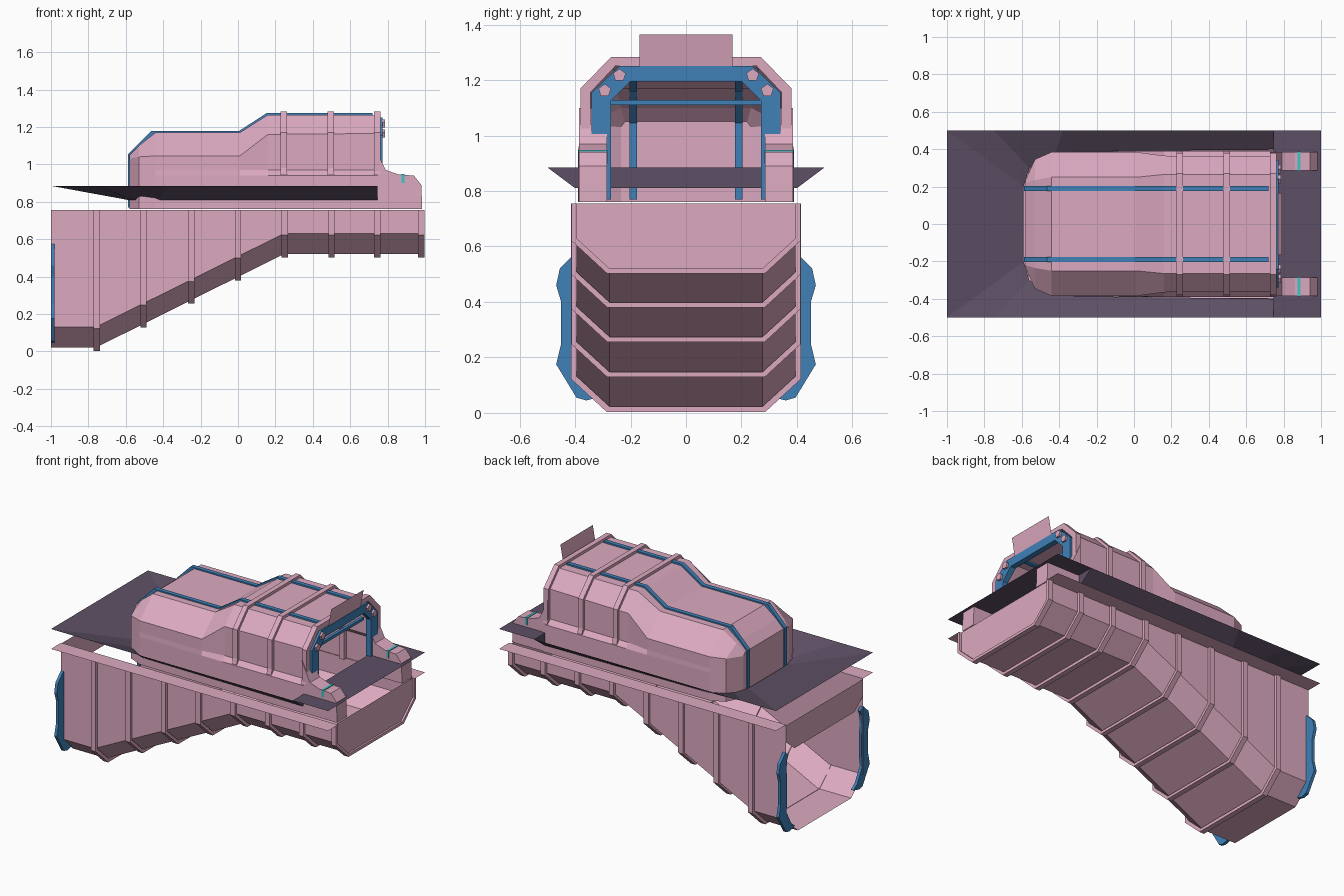
import bpy, bmesh, math

if "Cube" in bpy.data.objects:
    bpy.data.objects.remove(bpy.data.objects["Cube"])

def material(name, rgb):
    m = bpy.data.materials.new(name)
    m.diffuse_color = (*rgb, 1)
    m.use_nodes = True
    m.node_tree.nodes["Principled BSDF"].inputs["Base Color"].default_value = m.diffuse_color
    return m

PINK = material("pink_panel", (.72, .40, .53))
BLUE = material("blue_trim", (.05, .22, .48))
DARK = material("dark_ground", (.11, .08, .13))
TEAL = material("teal_light", (.05, .55, .6))

def make(name, verts, faces, mat):
    me = bpy.data.meshes.new(name)
    me.from_pydata(verts, [], faces)
    bm = bmesh.new()
    bm.from_mesh(me)
    bmesh.ops.recalc_face_normals(bm, faces=bm.faces)
    bm.to_mesh(me)
    bm.free()
    me.materials.append(mat)
    ob = bpy.data.objects.new(name, me)
    bpy.context.collection.objects.link(ob)
    return ob

def mirror(half):
    return half + [(-y, z) for y, z in reversed(half)]

def loft(name, sections, mat, caps=()):
    # open (y, z) half profiles, mirrored and joined along x
    n = len(sections[0][1]) * 2
    verts = [(x, y, z) for x, h in sections for y, z in mirror(h)]
    faces = [(i*n+j, i*n+j+1, (i+1)*n+j+1, (i+1)*n+j)
             for i in range(len(sections)-1) for j in range(n-1)]
    faces += [tuple(range(c*n, c*n+n)) for c in caps]
    return make(name, verts, faces, mat)

def band(name, outer, inner, a, b, mat, axis="x"):
    # solid strip between two matching polylines, extruded from a to b
    put = (lambda t, p: (t, p[0], p[1])) if axis == "x" else (lambda t, p: (p[0], t, p[1]))
    verts = []
    for o, i in zip(outer, inner):
        verts += [put(a, o), put(b, o), put(b, i), put(a, i)]
    k = len(outer)
    faces = [(4*s+j, 4*s+(j+1) % 4, 4*s+4+(j+1) % 4, 4*s+4+j)
             for s in range(k-1) for j in range(4)]
    faces += [(0, 1, 2, 3), tuple(range(4*k-4, 4*k))]
    return make(name, verts, faces, mat)

def prism(name, pts, a, b, mat, axis="y"):
    put = (lambda t, p: (t, p[0], p[1])) if axis == "x" else (lambda t, p: (p[0], t, p[1]))
    n = len(pts)
    verts = [put(t, p) for t in (a, b) for p in pts]
    faces = [tuple(range(n)), tuple(range(n, 2*n))]
    faces += [(i, (i+1) % n, n+(i+1) % n, n+i) for i in range(n)]
    return make(name, verts, faces, mat)

# sloping lower tunnel, open on top and at its low end
def floor_z(x):
    return .02 + .5 * min(1, max(0, (x+.76)/1.005))

def trough(x, grow=0):
    b = floor_z(x)
    return [(.395+grow, .755), (.395+grow, b+.11-grow/2), (.275+grow/2, b-grow)]

loft("lower_tunnel", [(x, trough(x)) for x in (-1, -.76, .245, .985)], PINK, caps=[3])
for i, x in enumerate((-.755, -.505, -.25, 0, .25, .5, .745, .98)):
    band("tunnel_rib", mirror(trough(x, .02 if i == 0 else .018)), mirror(trough(x)), x-.017, x+.017, PINK)

# header over the low tunnel mouth
make("mouth_header", [(-1, -.395, .75), (-1, .395, .75), (-1, .395, .64), (-1, .31, .57),
                      (-1, -.31, .57), (-1, -.395, .64)], [(0, 1, 2, 3, 4, 5)], PINK)

for s in (-1, 1):
    # flat flange along the tunnel rim
    make("rim_flange", [(-1, s*.395, .755), (1, s*.395, .755), (1, s*.5, .755), (-1, s*.5, .755)],
         [(0, 1, 2, 3)], PINK)
    # blue side frame of the mouth
    out = [(.36, .045), (.395, .055), (.468, .175), (.45, .25), (.45, .4), (.468, .46), (.455, .52), (.4, .575)]
    inn = [(.3, .06), (.34, .09), (.39, .18), (.385, .25), (.385, .4), (.39, .46), (.385, .52), (.37, .55)]
    band("mouth_frame", [(s*y, z) for y, z in out], [(s*y, z) for y, z in inn], -.999, -.98, BLUE)

# ground sheet with a sunken edge round the shelter
half_in = [(.745, .4, .81), (-.42, .385, .81), (-.56, .3, .81), (-.59, .2, .81)]
half_out = [(.745, .5, .885), (-.38, .5, .885), (-.75, .5, .885), (-1, .5, .885)]
ring_in = half_in + [(x, -y, z) for x, y, z in reversed(half_in)]
ring_out = half_out + [(x, -y, z) for x, y, z in reversed(half_out)]
ext = [(1, .5, .885), (1, -.5, .885), (.745, .4, .885), (.745, -.4, .885)]
make("ground_sheet", ring_in + ring_out + ext,
     [(i, i+1, i+9, i+8) for i in range(7)] +
     [(8, 16, 17, 15, 19, 18), (18, 19, 7, 0), (8, 18, 0), (15, 7, 19)], DARK)

# shelter shell: low nose rising to a taller cabin
def shell(w, w2, zs, wt, zt):
    return [(w, .76), (w, .94), (w2, .97), (w2, zs), (wt, zt)]

loft("shelter_shell", [
    (-.58, shell(.235, .235, 1.03, .22, 1.05)),
    (-.53, shell(.345, .345, 1.04, .235, 1.10)),
    (-.44, shell(.385, .385, 1.045, .25, 1.17)),
    (.01, shell(.39, .385, 1.045, .25, 1.17)),
    (.16, shell(.39, .365, 1.16, .265, 1.265)),
    (.745, shell(.39, .36, 1.165, .265, 1.265))], PINK, caps=[0])

# cabin ribs
rib_o = [(.388, .76), (.388, .95), (.38, .98), (.38, 1.17), (.27, 1.283)]
rib_i = [(.36, .76), (.36, .95), (.345, .98), (.345, 1.155), (.255, 1.25)]
for x in (.245, .495, .745):
    band("cabin_rib", mirror(rib_o), mirror(rib_i), x-.017, x+.017, PINK)

# blue door arch with corner lamps
arch_o = [(.3, .77), (.3, .9), (.34, .95), (.34, 1.155), (.24, 1.25)]
arch_i = [(.27, .77), (.27, .9), (.27, .95), (.27, 1.125), (.2, 1.195)]
band("door_arch", mirror(arch_o), mirror(arch_i), .735, .772, BLUE)
prism("inner_crossbar", [(-.27, 1.11), (.27, 1.11), (.27, 1.128), (-.27, 1.128)], .70, .72, BLUE, "x")

for s in (-1, 1):
    for y, z in ((.24, 1.217), (.293, 1.162)):
        pts = [(s*y+.024*math.cos(a), z+.024*math.sin(a))
               for a in (math.tau*k/5+.3 for k in range(5))]
        prism("door_lamp", pts, .765, .785, PINK, "x")

    # blue roof runners following the profile
    run_o = [(-.587, .77), (-.587, 1.055), (-.465, 1.178), (.005, 1.178), (.155, 1.275), (.72, 1.275)]
    run_i = [(-.57, .77), (-.57, 1.045), (-.455, 1.158), (.012, 1.158), (.162, 1.255), (.72, 1.255)]
    band("roof_runner", run_o, run_i, s*.19-.014, s*.19+.014, BLUE, "y")

    # stepped side wing walls at the door
    wing = [(.73, .76), (.73, 1.1), (.76, 1.03), (.79, .97), (.86, .945), (.94, .94), (.98, .89), (.985, .76)]
    prism("wing_wall", wing, s*.285, s*.385, PINK)
    prism("wing_light", [(.875, .9), (.89, .9), (.89, .948), (.875, .948)], s*.283, s*.387, TEAL)

# tilted blank board above the door
make("door_board", [(.765, -.167, 1.23), (.765, .167, 1.23), (.79, .167, 1.365), (.79, -.167, 1.365)],
     [(0, 1, 2, 3)], PINK)
